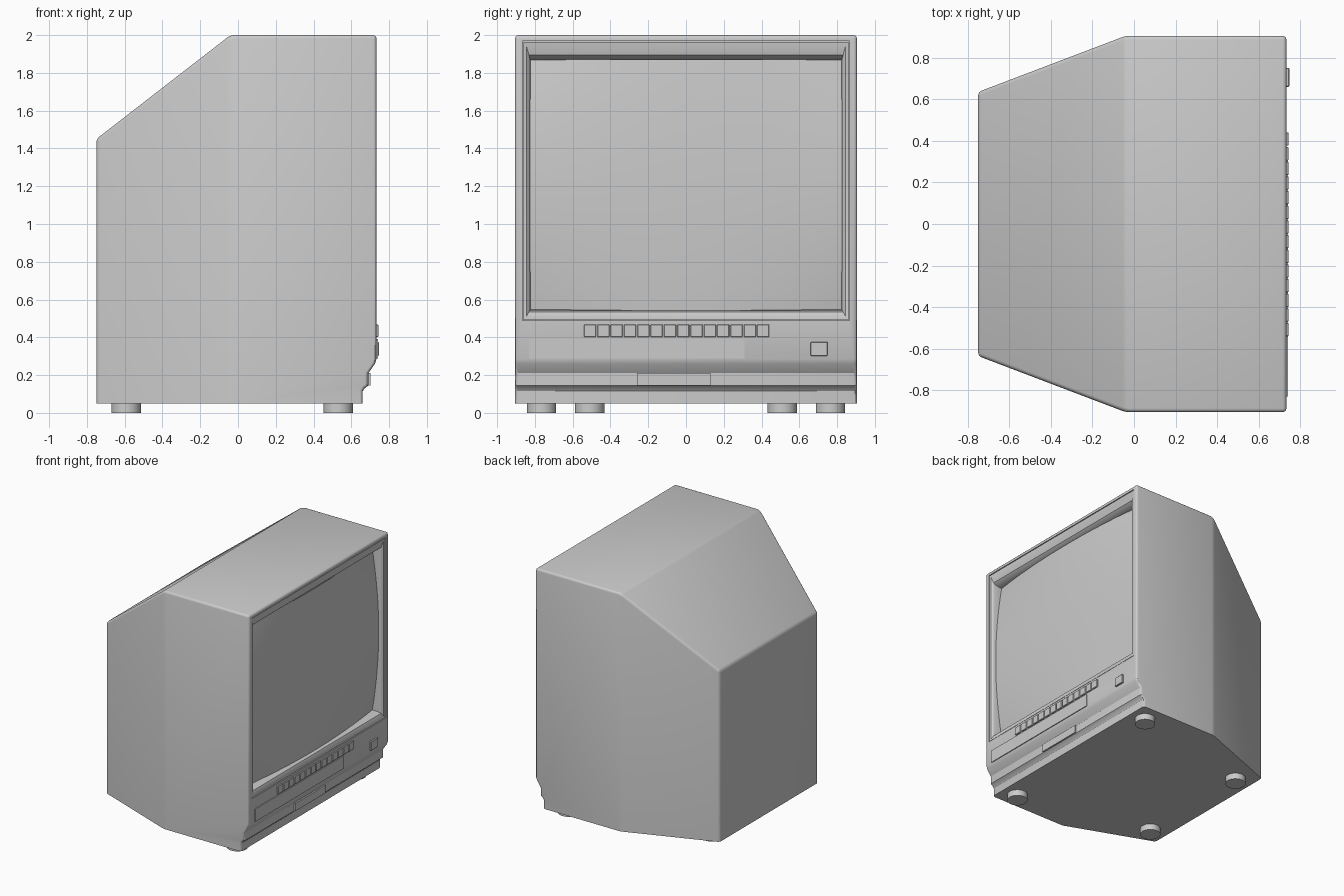
import bpy, bmesh, math

if "Cube" in bpy.data.objects:
    bpy.data.objects.remove(bpy.data.objects["Cube"])


def make_object(name, bm, smooth=True):
    mesh = bpy.data.meshes.new(name)
    bm.to_mesh(mesh)
    bm.free()
    ob = bpy.data.objects.new(name, mesh)
    bpy.context.collection.objects.link(ob)
    bpy.ops.object.select_all(action='DESELECT')
    ob.select_set(True)
    bpy.context.view_layer.objects.active = ob
    if smooth:
        bpy.ops.object.shade_smooth_by_angle(angle=math.radians(30))
    return ob


def box(name, x, y, z, bevel=0.0):
    bm = bmesh.new()
    bmesh.ops.create_cube(bm, size=1)
    for v in bm.verts:
        for i, (a, b) in enumerate((x, y, z)):
            v.co[i] = (a + b) / 2 + v.co[i] * (b - a)
    if bevel:
        bmesh.ops.bevel(bm, geom=bm.edges[:], offset=bevel, segments=1,
                        affect='EDGES', profile=0.5)
    return make_object(name, bm, False)


# cabinet: side profile (x, half width, z), tapered towards the back
BASE, HALF, BACK = 0.05, 0.905, 0.635
front = [(0.66, 0.05), (0.66, 0.115), (0.67, 0.13), (0.69, 0.145),
         (0.69, 0.21), (0.725, 0.26), (0.733, 0.285), (0.733, 2.0)]
prof = ([(-0.75, BACK, BASE), (-0.04, HALF, BASE)]
        + [(x, HALF, z) for x, z in front]
        + [(-0.04, HALF, 2.0), (-0.75, BACK, 1.45)])
bm = bmesh.new()
left = [bm.verts.new((x, -w, z)) for x, w, z in prof]
right = [bm.verts.new((x, w, z)) for x, w, z in prof]
n = len(prof)
for i in range(n):
    j = (i + 1) % n
    bm.faces.new((left[i], right[i], right[j], left[j]))
for s in (left, right):
    bm.faces.new([s[0], s[1], s[-2], s[-1]])
    bm.faces.new(s[1:-1])
bmesh.ops.recalc_face_normals(bm, faces=bm.faces[:])
edges = []
for e in bm.edges:
    a, b = e.verts
    low = min(a.co.z, b.co.z) < 0.3 and abs(a.co.y - b.co.y) > 1
    bottom = max(a.co.z, b.co.z) < BASE + 0.001
    if not low and not bottom and e.calc_face_angle() > 0.3:
        edges.append(e)
bmesh.ops.bevel(bm, geom=edges, offset=0.018, segments=3, affect='EDGES',
                profile=0.5)
cabinet = make_object("cabinet", bm)

# opening for the screen
cutter = box("opening_cutter", (0.45, 0.9), (-0.866, 0.866), (0.488, 1.968))
cutter.hide_render = True
bpy.context.view_layer.objects.active = cabinet
mod = cabinet.modifiers.new("opening", 'BOOLEAN')
mod.operation, mod.object, mod.solver = 'DIFFERENCE', cutter, 'EXACT'
bpy.ops.object.modifier_apply(modifier=mod.name)
bpy.data.objects.remove(cutter)

# bezel: nested rectangular loops (x, half width, z low, z high)
loops = [(0.66, 0.861, 0.493, 1.963), (0.730, 0.861, 0.493, 1.963),
         (0.727, 0.845, 0.508, 1.945), (0.715, 0.832, 0.535, 1.895),
         (0.700, 0.828, 0.541, 1.882), (0.665, 0.824, 0.546, 1.870),
         (0.60, 0.820, 0.550, 1.862), (0.52, 0.818, 0.552, 1.860)]
bm = bmesh.new()
rings = [[bm.verts.new((x, sy * w, z)) for sy, z in
          ((-1, z0), (1, z0), (1, z1), (-1, z1))] for x, w, z0, z1 in loops]
for o, i in zip(rings, rings[1:]):
    for k in range(4):
        m = (k + 1) % 4
        bm.faces.new((o[k], o[m], i[m], i[k]))
make_object("screen_bezel", bm)

# bulged picture tube glass
bm = bmesh.new()
bmesh.ops.create_grid(bm, x_segments=24, y_segments=24, size=1)
for v in bm.verts:
    u, w = v.co.x, v.co.y
    v.co = (0.718 - 0.022 * u * u - 0.026 * w * w - 0.03 * u * u * w * w,
            u * 0.827, 1.205 + w * 0.665)
make_object("screen_glass", bm)

# row of control buttons
for k in range(14):
    y = -0.54 + k * 0.0705
    box(f"control_button_{k + 1}", (0.70, 0.744), (y, y + 0.064),
        (0.402, 0.468), 0.003)
box("power_button", (0.70, 0.747), (0.66, 0.75), (0.302, 0.375), 0.003)

# front door and lower badge plate
box("control_door", (0.70, 0.740), (-0.83, 0.31), (0.288, 0.392))
box("lower_plate", (0.66, 0.702), (-0.26, 0.13), (0.146, 0.21))

# round feet
for label, x, y in (("front", 0.53, 0.765), ("back", -0.592, 0.51)):
    for side, s in (("left", -1), ("right", 1)):
        bm = bmesh.new()
        bmesh.ops.create_cone(bm, cap_ends=True, segments=32, radius1=0.078,
                              radius2=0.078, depth=0.06)
        bmesh.ops.translate(bm, verts=bm.verts[:], vec=(x, s * y, 0.03))
        make_object(f"{label}_{side}_foot", bm)
